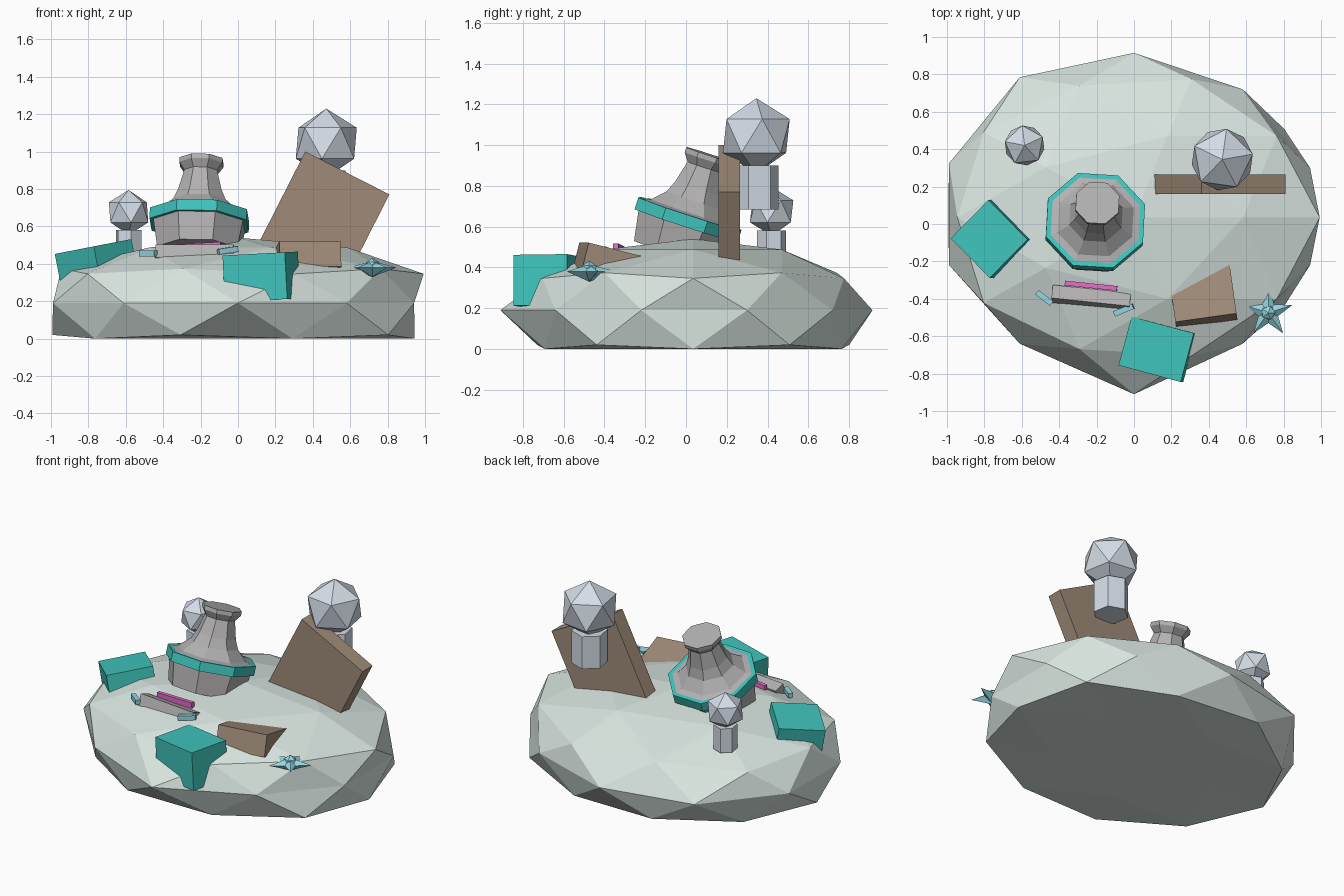
import bpy, bmesh
from math import pi, cos, sin, radians
from mathutils import Matrix, Vector

if "Cube" in bpy.data.objects:
    bpy.data.objects.remove(bpy.data.objects["Cube"])

def mat(name, c):
    m = bpy.data.materials.new(name)
    m.diffuse_color = (*c, 1)
    m.use_nodes = True
    m.node_tree.nodes["Principled BSDF"].inputs["Base Color"].default_value = m.diffuse_color
    return m

STONE = mat("pale_stone", (0.69, 0.78, 0.74))
TEAL = mat("teal", (0.05, 0.55, 0.5))
BROWN = mat("brown", (0.35, 0.26, 0.19))
CRYSTAL = mat("crystal", (0.66, 0.72, 0.8))
CYAN = mat("cyan", (0.3, 0.68, 0.76))
PINK = mat("pink", (0.8, 0.15, 0.6))
GREY = mat("grey", (0.45, 0.44, 0.44))

def finish(name, bm, m, loc=(0, 0, 0), rot=None):
    bmesh.ops.recalc_face_normals(bm, faces=bm.faces)
    me = bpy.data.meshes.new(name)
    bm.to_mesh(me)
    bm.free()
    me.materials.append(m)
    ob = bpy.data.objects.new(name, me)
    bpy.context.collection.objects.link(ob)
    ob.matrix_world = Matrix.Translation(loc) @ (rot or Matrix.Identity(4))
    return ob

def R(axis, deg):
    return Matrix.Rotation(radians(deg), 4, axis)

def box(name, m, loc, size, rot):
    bm = bmesh.new()
    bmesh.ops.create_cube(bm, size=1)
    bmesh.ops.scale(bm, vec=size, verts=bm.verts)
    return finish(name, bm, m, loc, rot)

def lathe(name, m, profile, loc, rot, n=8, closed=False):
    """Faceted revolve of (flat radius, height) points."""
    bm = bmesh.new()
    rings = []
    for r, z in profile:
        r /= cos(pi / n)
        rings.append([bm.verts.new((r * cos((2 * i + 1) * pi / n), r * sin((2 * i + 1) * pi / n), z))
                      for i in range(n)])
    pairs = list(zip(rings, rings[1:]))
    if closed:
        pairs.append((rings[-1], rings[0]))
    else:
        bm.faces.new(rings[0])
        bm.faces.new(rings[-1])
    for a, b in pairs:
        for i in range(n):
            j = (i + 1) % n
            bm.faces.new((a[i], a[j], b[j], b[i]))
    return finish(name, bm, m, loc, rot)

def gem(name, m, loc, r, rot=None):
    bm = bmesh.new()
    bmesh.ops.create_icosphere(bm, subdivisions=1, radius=r)
    return finish(name, bm, m, loc, rot)

# Rock base: squashed icosphere, flattened underneath
bm = bmesh.new()
bmesh.ops.create_icosphere(bm, subdivisions=2, radius=1)
for v in bm.verts:
    x, y, z = v.co
    if abs(z) < 0.01:
        sy = 0.84
        if abs(x) < 0.01:
            sy = 0.875 if y > 0 else 0.95
        elif x < -0.5 and y > 0:
            sy = 0.92
        v.co = (x * (1.04 if x < -0.5 else 0.99), y * sy + 0.04, 0.19)
    else:
        v.co = (x * 1.11, y * (0.87 if z > 0 else 0.9) + 0.035,
                max(0, 0.19 + z * (0.35 if z > 0 else 0.38)))
bmesh.ops.dissolve_degenerate(bm, dist=0.0001, edges=bm.edges)
finish("rock_base", bm, STONE)

# Leaning octagonal pot with a collar
lean = R('X', -18) @ R('Y', 2) @ R('Z', -3)
pot_at = (-0.207, 0.01, 0.635)
lathe("pot", GREY, [(0.215, -0.18), (0.24, -0.03), (0.235, 0.03), (0.2, 0.04), (0.14, 0.1), (0.115, 0.16),
                    (0.088, 0.27), (0.115, 0.31), (0.115, 0.335)], pot_at, lean)
lathe("pot_collar", TEAL, [(0.22, -0.03), (0.26, -0.03), (0.26, 0.03), (0.22, 0.03)],
      pot_at, lean, closed=True)

# Crystals on six-sided stems
gem("large_crystal", CRYSTAL, (0.472, 0.345, 1.045), 0.185, R('Z', 10))
lathe("large_stem", CRYSTAL, [(0.095, 0.685), (0.095, 0.9)], (0.472, 0.345, 0), R('Z', 10), 6)
gem("small_crystal", CRYSTAL, (-0.585, 0.42, 0.675), 0.12, R('Z', 25))
lathe("small_stem", CRYSTAL, [(0.063, 0.42), (0.063, 0.58)], (-0.585, 0.42, 0), R('Z', 10), 6)

# Slabs and blocks sunk into the rock
box("large_slab", BROWN, (0.437, 0.212, 0.596), (0.505, 0.105, 0.65), R('Y', 27))
box("small_slab", BROWN, (0.36, -0.325, 0.405), (0.33, 0.4, 0.14), R('Z', 8) @ R('X', -14))
box("front_block", TEAL, (0.125, -0.67, 0.33), (0.345, 0.27, 0.25), R('Y', -3) @ R('Z', -15))
box("side_block", TEAL, (-0.75, -0.08, 0.365), (0.29, 0.3, 0.26), R('Y', -11) @ R('Z', 45))

# Half buried shards
box("grey_shard", GREY, (-0.23, -0.395, 0.455), (0.42, 0.075, 0.075), R('Z', -6) @ R('X', -20))
box("pink_shard", PINK, (-0.23, -0.33, 0.49), (0.28, 0.025, 0.04), R('Z', -6) @ R('Y', -3))
box("cyan_shard_left", CYAN, (-0.48, -0.395, 0.455), (0.1, 0.03, 0.03), R('Z', -38))
box("cyan_shard_right", CYAN, (-0.055, -0.46, 0.472), (0.11, 0.03, 0.03), R('Z', 22) @ R('Y', -8))

# Starfish
bm = bmesh.new()
ring = []
for i in range(10):
    r, a = (0.135 if i % 2 == 0 else 0.055), pi / 2 + i * pi / 5
    ring.append(bm.verts.new((r * cos(a), r * sin(a), 0)))
for h in (0.035, -0.05):
    apex = bm.verts.new((0, 0, h))
    for i in range(10):
        bm.faces.new((ring[i], ring[(i + 1) % 10], apex))
finish("starfish", bm, CYAN, (0.718, -0.475, 0.38))
gem("starfish_hub", CYAN, (0.718, -0.475, 0.39), 0.042)
